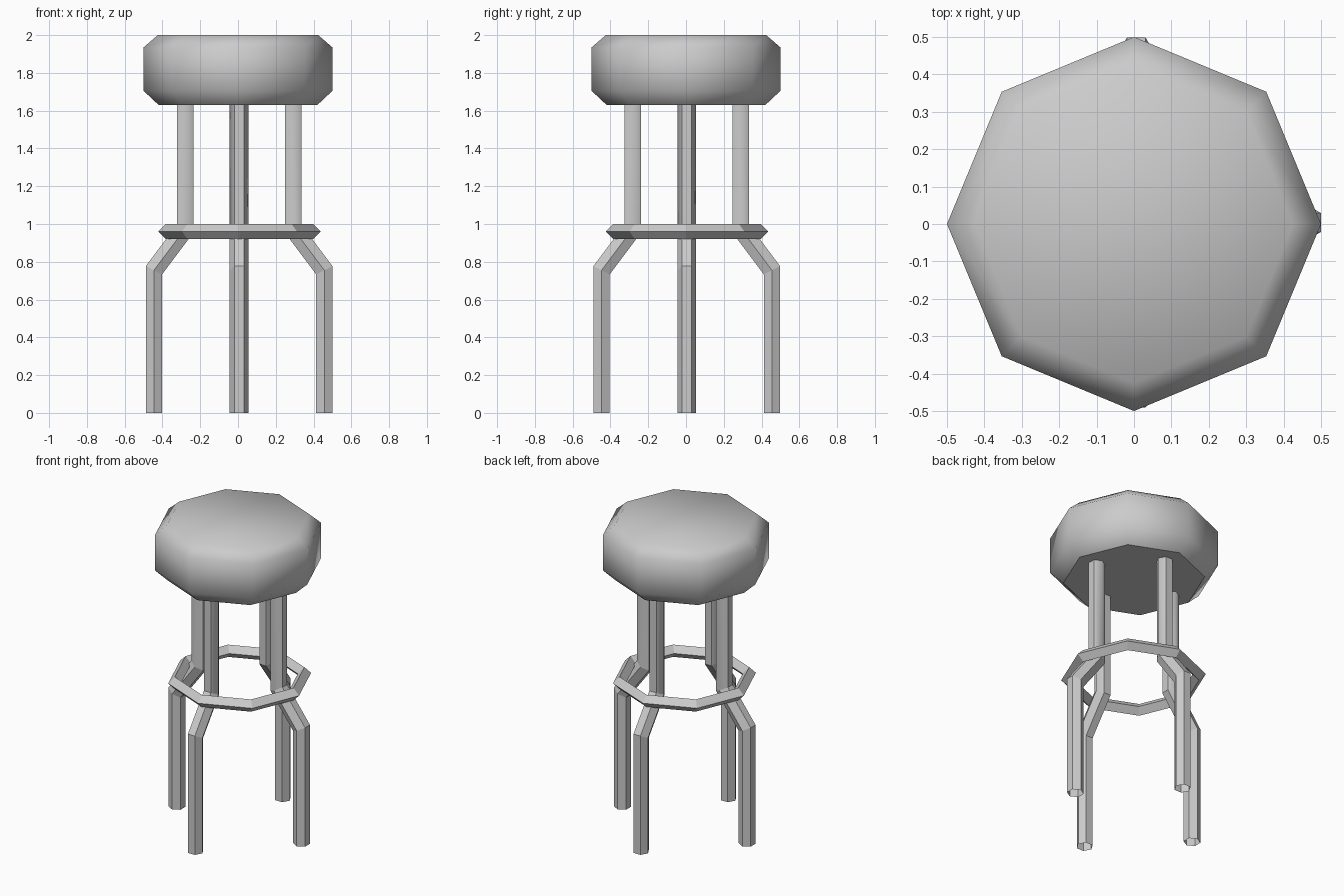
import bpy, bmesh
from math import sin, cos, pi, tau

cube = bpy.data.objects.get("Cube")
if cube:
    bpy.data.objects.remove(cube, do_unlink=True)

GREY = (0.6, 0.6, 0.6, 1)
grey = bpy.data.materials.new("plain grey")
grey.use_nodes = True
grey.diffuse_color = GREY
grey.node_tree.nodes["Principled BSDF"].inputs["Base Color"].default_value = GREY


def finish(bm, name, location=(0, 0, 0)):
    bmesh.ops.recalc_face_normals(bm, faces=bm.faces)
    mesh = bpy.data.meshes.new(name)
    bm.to_mesh(mesh)
    bm.free()
    mesh.materials.append(grey)
    obj = bpy.data.objects.new(name, mesh)
    obj.location = location
    bpy.context.collection.objects.link(obj)
    return obj


def octagon(bm, radius, z):
    return [bm.verts.new((radius * cos(i * tau / 8), radius * sin(i * tau / 8), z))
            for i in range(8)]


def bridge(bm, a, b):
    n = len(a)
    return [bm.faces.new((a[i], a[(i + 1) % n], b[(i + 1) % n], b[i])) for i in range(n)]


# Padded seat: chamfered octagon, softly shaded except for its flat underside
bm = bmesh.new()
rings = [octagon(bm, r, z) for r, z in
         ((0.42, 1.63), (0.5, 1.705), (0.5, 1.935), (0.425, 2.0))]
for low, high in zip(rings, rings[1:]):
    bridge(bm, low, high)
bottom = bm.faces.new(rings[0])
bm.faces.new(rings[-1])
for f in bm.faces:
    f.smooth = True
for e in bottom.edges:
    e.smooth = False
finish(bm, "seat")

# Foot ring: diamond section swept round an octagon
bm = bmesh.new()
rings = [octagon(bm, r, z) for r, z in
         ((0.43, 0.96), (0.39, 1.0), (0.35, 0.96), (0.39, 0.92))]
for i in range(4):
    bridge(bm, rings[i], rings[(i + 1) % 4])
finish(bm, "foot_ring", (0.008, 0.005, 0))


# Leg: open hexagonal tube, straight under the seat, then splayed, then straight
def leg(name, turn):
    bm = bmesh.new()
    sections = []
    # distance out, height, mitre slope
    for out, z, slope in ((0.286, 1.63, 0), (0.286, 0.975, 0.5),
                          (0.451, 0.755, 0.5), (0.451, 0, 0)):
        ring = []
        for i in range(6):
            a = pi / 2 + i * tau / 6
            dx = 0.05 * cos(a)
            ring.append(bm.verts.new((out + dx, 0.05 * sin(a), z + slope * dx)))
        sections.append(ring)
    for a, b in zip(sections, sections[1:]):
        for f in bridge(bm, a, b):
            f.smooth = True
    for e in bm.edges:
        e.smooth = False
    # the two side edges of the upper post are rounded
    for i in (0, 3):
        bm.edges.get((sections[0][i], sections[1][i])).smooth = True
    obj = finish(bm, name, (0.006, 0.004, 0))
    obj.rotation_euler.z = turn


for k, side in enumerate(("left", "back", "right", "front")):
    leg(side + "_leg", k * pi / 2)
